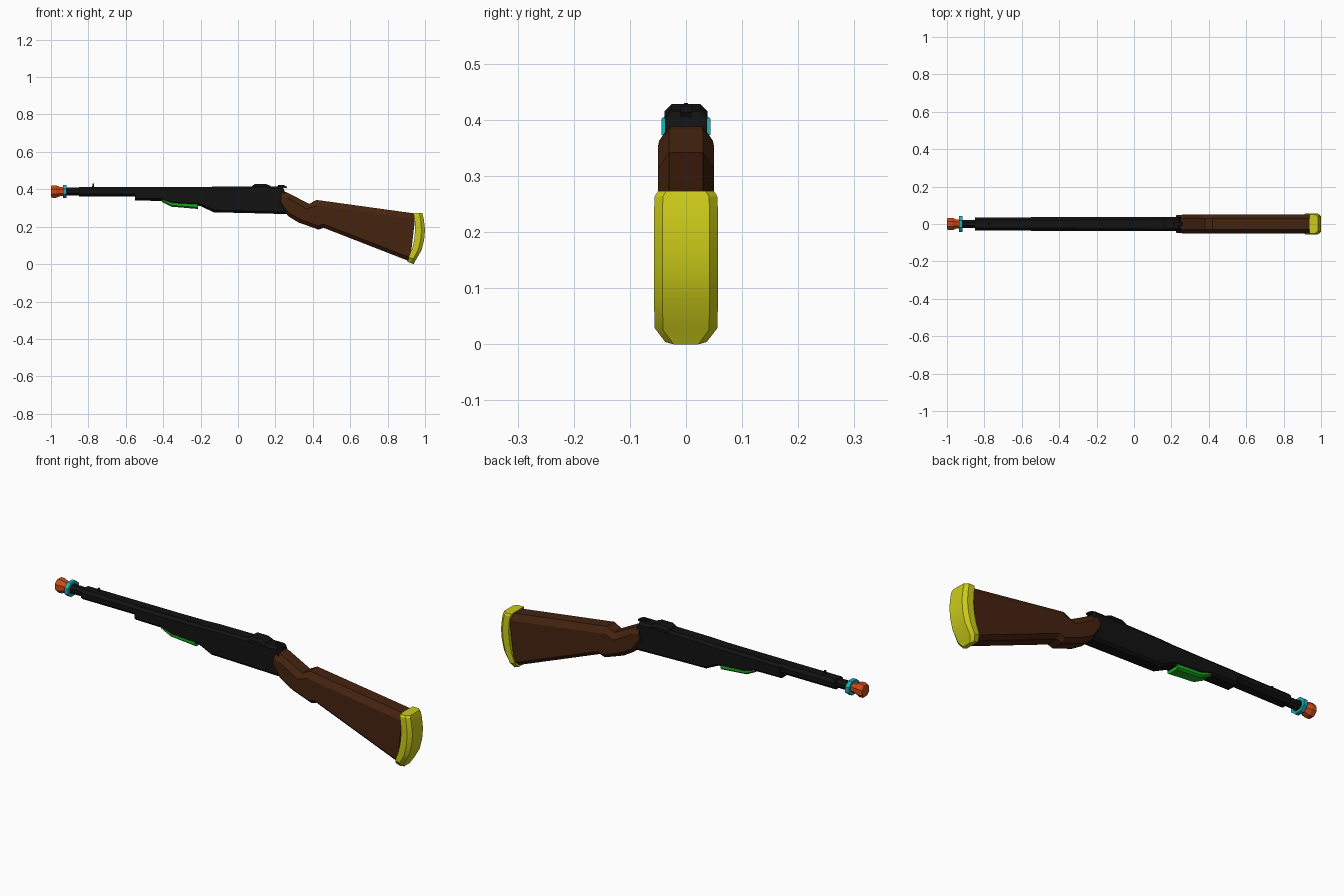
import bpy, bmesh
from math import pi, sin, cos, radians

if "Cube" in bpy.data.objects:
    bpy.data.objects.remove(bpy.data.objects["Cube"])


def material(name, rgb):
    m = bpy.data.materials.new(name)
    m.diffuse_color = (*rgb, 1)
    m.use_nodes = True
    m.node_tree.nodes["Principled BSDF"].inputs["Base Color"].default_value = m.diffuse_color
    return m


BLACK = material("black_metal", (0.006, 0.006, 0.006))
BROWN = material("brown_wood", (0.06, 0.017, 0.005))
YELLOW = material("yellow_pad", (0.6, 0.6, 0.01))
GREEN = material("green_grip", (0.01, 0.4, 0.015))
CYAN = material("cyan_ring", (0.01, 0.45, 0.5))
ORANGE = material("orange_tip", (0.6, 0.07, 0.01))


def skin(name, rings, mat, closed=False):
    """Join equal rings of points with quads, capping the ends."""
    bm = bmesh.new()
    vs = [[bm.verts.new(p) for p in r] for r in rings]
    n = len(vs[0])
    pairs = list(zip(vs, vs[1:])) + ([(vs[-1], vs[0])] if closed else [])
    for a, b in pairs:
        for i in range(n):
            j = (i + 1) % n
            bm.faces.new((a[i], a[j], b[j], b[i]))
    if not closed:
        bm.faces.new(vs[0])
        bm.faces.new(vs[-1])
    bmesh.ops.recalc_face_normals(bm, faces=bm.faces)
    me = bpy.data.meshes.new(name)
    bm.to_mesh(me)
    bm.free()
    ob = bpy.data.objects.new(name, me)
    bpy.context.collection.objects.link(ob)
    me.materials.append(mat)
    return ob


def loft(name, sections, mat, cy=0.012, ct=0.012, cb=0.012):
    """Chamfered sections: (top x, top z, bottom x, bottom z, half width)."""
    rings = []
    for xt, zt, xb, zb, w in sections:
        length = ((xb - xt) ** 2 + (zb - zt) ** 2) ** 0.5

        def at(d, y):
            t = d / length
            return (xt + (xb - xt) * t, y, zt + (zb - zt) * t)
        half = [(0, w - cy), (ct, w), (length - cb, w), (length, w - cy)]
        rings.append([at(d, y) for d, y in half] + [at(d, -y) for d, y in reversed(half)])
    return skin(name, rings, mat)


def lathe(name, profile, mat, z=0.388, sz=1.0, closed=False):
    """Eight-sided turned part about the barrel axis: (x, radius)."""
    angles = [pi / 8 + i * pi / 4 for i in range(8)]
    rings = [[(x, r * cos(a), z + sz * r * sin(a)) for a in angles] for x, r in profile]
    return skin(name, rings, mat, closed)


def plate(name, outline, w, mat):
    """Side outline (x, z) extruded across y."""
    return skin(name, [[(x, y, z) for x, z in outline] for y in (-w, w)], mat)


# muzzle tip and ring
lathe("muzzle_tip", [(-1, 0.030), (-0.992, 0.036), (-0.972, 0.036), (-0.95, 0.026), (-0.925, 0.026)], ORANGE)
lathe("barrel_ring", [(-0.936, 0.031), (-0.936, 0.047), (-0.916, 0.047), (-0.916, 0.031)], CYAN, sz=0.8, closed=True)

# barrel
lathe("muzzle_barrel", [(-0.94, 0.023), (-0.84, 0.023)], BLACK)
loft("barrel", [(x, 0.412, x, 0.362, 0.035) for x in (-0.85, 0.2)], BLACK, 0.014, 0.014, 0.014)
plate("front_sight", [(-0.782, 0.405), (-0.777, 0.43), (-0.77, 0.43), (-0.768, 0.405)], 0.004, BLACK)

# receiver with its stepped underside
body = [(-0.55, 0.41, 0.34), (-0.41, 0.41, 0.338), (-0.35, 0.41, 0.318), (-0.2, 0.411, 0.31),
        (-0.13, 0.414, 0.277), (0.05, 0.415, 0.273), (0.24, 0.415, 0.268)]
loft("receiver", [(x, t, x, b, 0.037) for x, t, b in body] + [(0.25, 0.385, 0.285, 0.268, 0.037)], BLACK)

# rear sight block and hammer
loft("rear_sight", [(0.075, 0.418, 0.075, 0.39, 0.038), (0.09, 0.428, 0.09, 0.39, 0.038),
                    (0.15, 0.428, 0.15, 0.39, 0.038), (0.175, 0.418, 0.175, 0.39, 0.038)], BLACK)
plate("hammer", [(0.20, 0.40), (0.215, 0.422), (0.24, 0.424), (0.262, 0.413), (0.258, 0.405),
                 (0.238, 0.41), (0.245, 0.375), (0.21, 0.375)], 0.01, BLACK)

# fore grip under the receiver
loft("fore_grip", [(-0.405, 0.35, -0.405, 0.332, 0.034), (-0.355, 0.335, -0.355, 0.307, 0.034),
                   (-0.215, 0.33, -0.215, 0.295, 0.034)], GREEN, 0.01, 0.004, 0.008)

# shoulder stock
loft("stock", [(0.238, 0.392, 0.222, 0.318, 0.048), (0.265, 0.382, 0.27, 0.255, 0.05),
               (0.38, 0.322, 0.325, 0.222, 0.05), (0.42, 0.343, 0.43, 0.185, 0.05),
               (0.465, 0.337, 0.458, 0.194, 0.05), (0.95, 0.27, 0.92, 0.014, 0.05)],
     BROWN, 0.02, 0.03, 0.02)

# curved butt pad: (inner x, inner z, outer x, outer z, half width)
pad = [(0.905, 0.012, 0.94, 0.0, 0.037), (0.914, 0.035, 0.953, 0.026, 0.056),
       (0.932, 0.085, 0.982, 0.076, 0.057), (0.942, 0.13, 0.995, 0.128, 0.057),
       (0.947, 0.18, 1.0, 0.182, 0.057), (0.945, 0.23, 0.994, 0.236, 0.057),
       (0.94, 0.262, 0.988, 0.264, 0.056), (0.937, 0.273, 0.985, 0.273, 0.05)]
rings = []
for xi, zi, xo, zo, w in pad:
    xm, zm = xi + (xo - xi) * 0.65, zi + (zo - zi) * 0.65
    half = [(xi, w, zi), (xm, w, zm), (xo, w - 0.015, zo)]
    rings.append(half + [(x, -y, z) for x, y, z in reversed(half)])
butt = skin("butt_pad", rings, YELLOW)
bpy.context.view_layer.objects.active = butt
butt.select_set(True)
bpy.ops.object.shade_smooth_by_angle(angle=radians(25))
